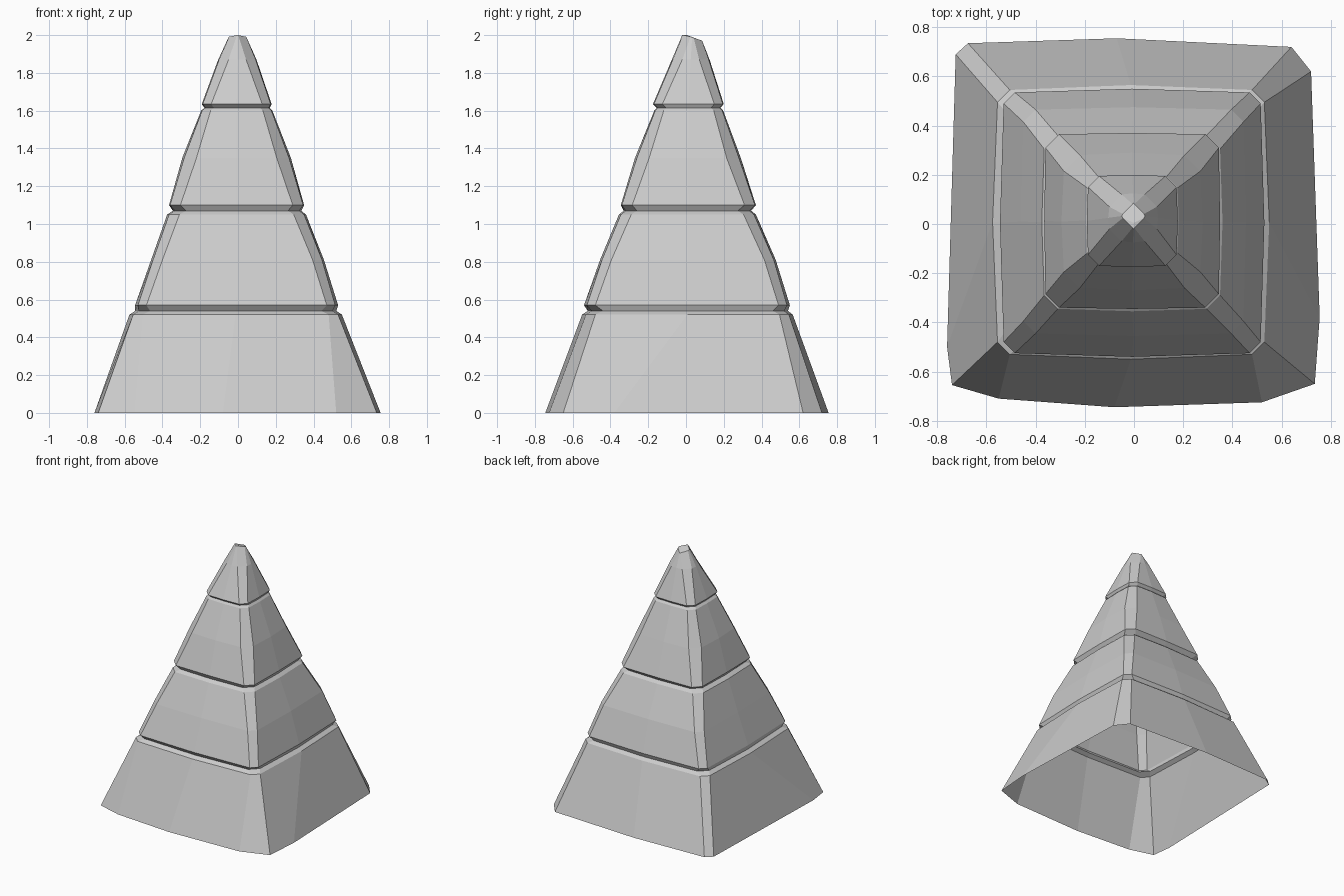
import bpy
import bmesh

cube = bpy.data.objects.get("Cube")
if cube:
    bpy.data.objects.remove(cube, do_unlink=True)

stone = bpy.data.materials.new("pale_grey_stone")
stone.use_nodes = True
grey = (0.6, 0.6, 0.6, 1.0)
stone.diffuse_color = grey
stone.node_tree.nodes["Principled BSDF"].inputs["Base Color"].default_value = grey


def square_ring(left, right, front, back, cut, bulge):
    """Bevel-cornered square with a slightly bowed middle on every side."""
    l, r, f, b = left + bulge, right - bulge, front + bulge, back - bulge
    mx, my = (l + r) / 2, (f + b) / 2
    return [(l + cut, f), (mx, front), (r - cut, f),
            (r, f + cut), (right, my), (r, b - cut),
            (r - cut, b), (mx, back), (l + cut, b),
            (l, b - cut), (left, my), (l, f + cut)]


# Uneven foot outline, counter-clockwise from the front
foot = [(-.55, -.71), (-.08, -.745), (.52, -.725),
        (.735, -.65), (.755, -.38), (.72, .62),
        (.64, .72), (-.07, .755), (-.675, .735),
        (-.725, .69), (-.76, -.5), (-.74, -.655)]

# Tier edges: height, left, right, front, back, corner cut, bow
levels = [
    (.52, -.575, .55, -.55, .565, .05, .02),
    (.54, -.545, .52, -.52, .54, .06, .02),
    (.57, -.545, .53, -.54, .55, .045, .015),
    (.81, -.46, .455, -.455, .475, .05, .01),
    (1.05, -.375, .36, -.355, .37, .055, .01),
    (1.07, -.345, .335, -.33, .345, .06, .01),
    (1.10, -.365, .35, -.345, .37, .055, .005),
    (1.35, -.295, .28, -.27, .29, .065, .01),
    (1.60, -.195, .182, -.168, .197, .045, .005),
    (1.615, -.178, .168, -.155, .182, .045, .005),
    (1.635, -.192, .178, -.175, .2, .045, .005),
    (1.87, -.105, .098, -.075, .125, .05, .005),
]

bm = bmesh.new()
rings = [[bm.verts.new((x, y, 0)) for x, y in foot]]
for z, *shape in levels:
    rings.append([bm.verts.new((x, y, z)) for x, y in square_ring(*shape)])

# Narrow blunt tip, sloping down towards the back
tip = square_ring(-.05, .045, -.02, .085, .04, .004)
rings.append([bm.verts.new((x, y, 2 - max(y, 0) * .35)) for x, y in tip])

# Skin between the rings, leaving the underside open
for low, high in zip(rings, rings[1:]):
    for i in range(len(low)):
        j = (i + 1) % len(low)
        bm.faces.new((low[i], low[j], high[j], high[i]))

peak = bm.verts.new((0, .005, 2))
for i, vert in enumerate(rings[-1]):
    bm.faces.new((vert, rings[-1][(i + 1) % len(foot)], peak))

mesh = bpy.data.meshes.new("tiered_spire")
bm.to_mesh(mesh)
bm.free()
mesh.materials.append(stone)
spire = bpy.data.objects.new("tiered_spire", mesh)
bpy.context.collection.objects.link(spire)
